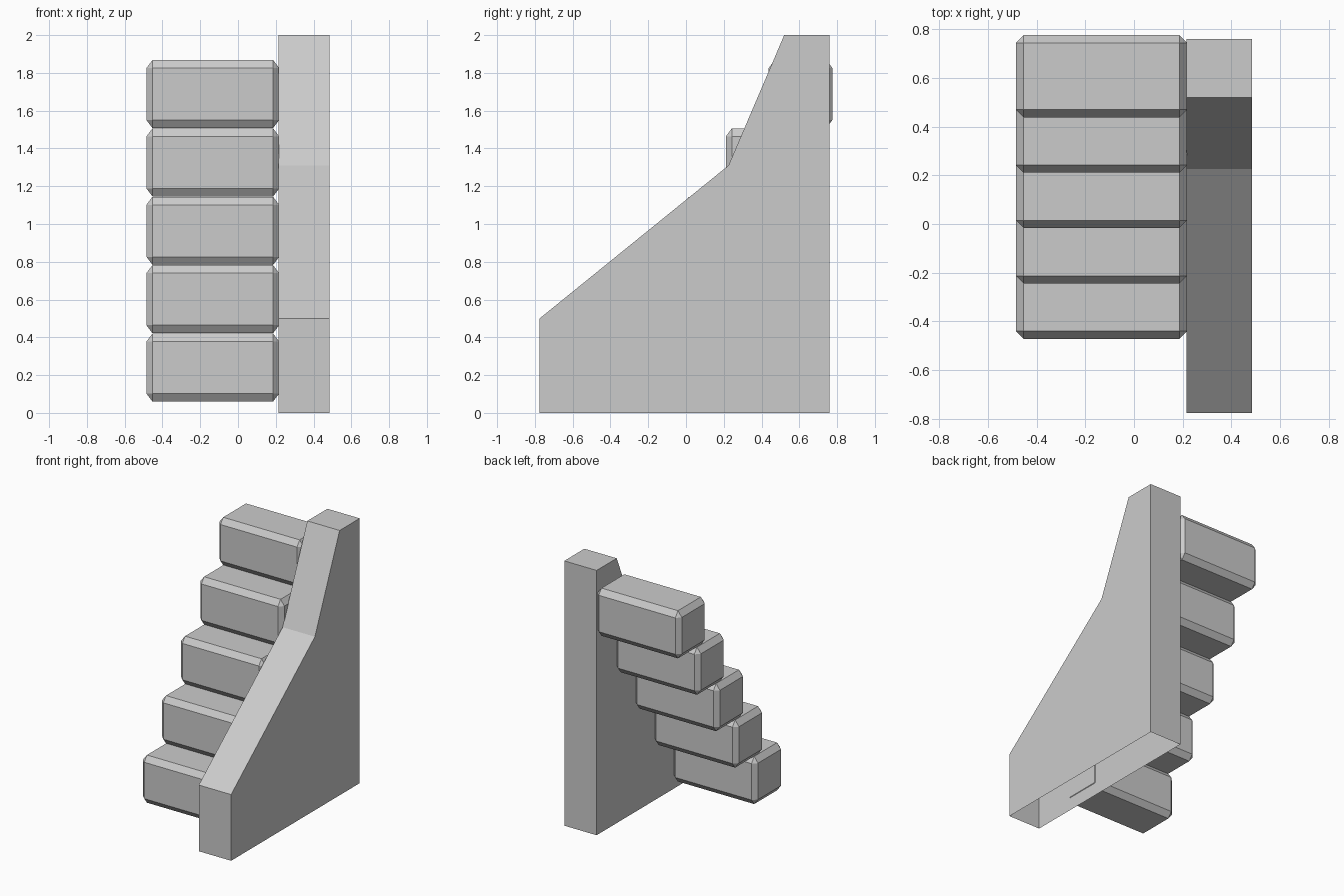
import bpy
import bmesh
from mathutils import Matrix, Vector

cube = bpy.data.objects.get("Cube")
if cube:
    bpy.data.objects.remove(cube, do_unlink=True)

# Single stone grey
GREY = (0.6, 0.6, 0.6, 1.0)
stone = bpy.data.materials.new("stone_grey")
stone.use_nodes = True
stone.diffuse_color = GREY
stone.node_tree.nodes["Principled BSDF"].inputs["Base Color"].default_value = GREY


def add_object(name, bm):
    bmesh.ops.recalc_face_normals(bm, faces=bm.faces[:])
    mesh = bpy.data.meshes.new(name)
    bm.to_mesh(mesh)
    bm.free()
    mesh.materials.append(stone)
    obj = bpy.data.objects.new(name, mesh)
    bpy.context.collection.objects.link(obj)
    return obj


def chamfered_block(name, low, high, chamfer, z_stretch):
    """Box with flat chamfers on every edge, taller than deep in z."""
    low, high = Vector(low), Vector(high)
    size = high - low
    bm = bmesh.new()
    bmesh.ops.create_cube(bm, size=1)
    bmesh.ops.scale(bm, vec=(size.x, size.y, size.z / z_stretch), verts=bm.verts[:])
    bmesh.ops.bevel(bm, geom=bm.edges[:], offset=chamfer, offset_type='OFFSET',
                    segments=1, profile=0.5, affect='EDGES')
    bmesh.ops.scale(bm, vec=(1, 1, z_stretch), verts=bm.verts[:])
    bmesh.ops.transform(bm, matrix=Matrix.Translation((low + high) / 2), verts=bm.verts[:])
    return add_object(name, bm)


# Side wall: sloped profile swept across x, hollow and open underneath
WALL_LEFT, WALL_RIGHT = 0.215, 0.485
profile = [(-0.775, 0), (-0.775, 0.5), (0.225, 1.31),
           (0.52, 2), (0.76, 2), (0.76, 0)]
bm = bmesh.new()
inner = [bm.verts.new((WALL_LEFT, y, z)) for y, z in profile]
outer = [bm.verts.new((WALL_RIGHT, y, z)) for y, z in profile]
bm.faces.new(inner)
bm.faces.new(outer[::-1])
for i in range(len(profile) - 1):
    bm.faces.new((inner[i], outer[i], outer[i + 1], inner[i + 1]))
add_object("side_wall", bm)

# Five chamfered steps climbing towards the back
for i in range(5):
    front = -0.472 + 0.2275 * i
    base = 0.06 + 0.362 * i
    chamfered_block(f"step_{i + 1}", (-0.485, front, base),
                    (0.218, front + 0.337, base + 0.36), 0.032, 1.33)
